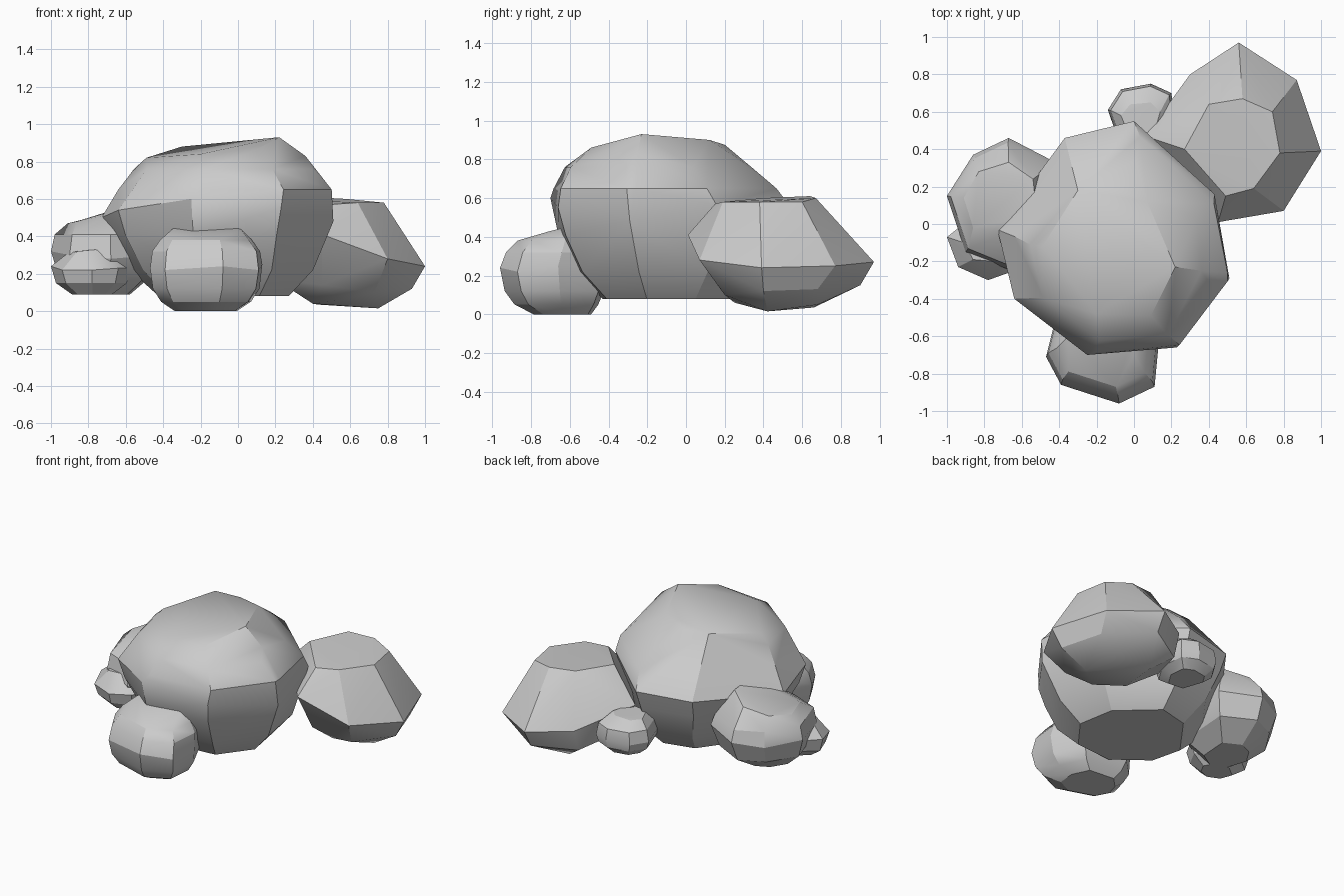
import bpy, bmesh, math
from mathutils import Vector


def rock(name, rim, extra, rings):
    """Faceted boulder: hull of a widest rim, corner points and scaled, shifted rim copies."""
    cx = sum(p[0] for p in rim) / len(rim)
    cy = sum(p[1] for p in rim) / len(rim)
    pts = [Vector(p) for p in rim + extra]
    for s, z, dx, dy in rings:
        pts += [Vector((cx + dx + (x - cx) * s, cy + dy + (y - cy) * s, z)) for x, y, _ in rim]
    bm = bmesh.new()
    for p in pts:
        bm.verts.new(p)
    res = bmesh.ops.convex_hull(bm, input=bm.verts)
    junk = [g for g in set(res["geom_interior"] + res["geom_unused"])
            if isinstance(g, bmesh.types.BMVert)]
    bmesh.ops.delete(bm, geom=junk, context='VERTS')
    bmesh.ops.dissolve_limit(bm, angle_limit=math.radians(4),
                             verts=bm.verts, edges=bm.edges)
    bmesh.ops.recalc_face_normals(bm, faces=bm.faces)
    me = bpy.data.meshes.new(name)
    bm.to_mesh(me)
    bm.free()
    ob = bpy.data.objects.new(name, me)
    bpy.context.collection.objects.link(ob)
    bpy.ops.object.select_all(action='DESELECT')
    ob.select_set(True)
    bpy.context.view_layer.objects.active = ob
    bpy.ops.object.shade_smooth_by_angle(angle=math.radians(26))
    return ob


# Large central boulder
rock("main_boulder",
     [(0, .55, .54), (.43, .16, .56), (.51, -.29, .48), (.23, -.66, .55), (-.25, -.70, .6),
      (-.64, -.40, .54), (-.73, -.03, .5), (-.37, .46, .53)],
     [(-.3, .18, .88), (-.12, .2, .875), (.07, .12, .9), (.22, -.23, .93), (.09, -.49, .86),
      (-.2, -.48, .84), (-.49, -.12, .82), (.36, -.25, .83), (.5, -.26, .65)],
     [(.77, .76, .03, -.06), (.92, .65, .04, -.03), (.93, .41, 0, 0),
      (.79, .22, .02, .01), (.56, .08, .03, .01)])

# Boulder at the right rear: rim, top face, underside
rock("right_boulder",
     [(.56, .97, .27), (.87, .77, .25), (1.0, .39, .24), (.80, .07, .28), (.45, .01, .41),
      (.06, .47, .4), (.3, .8, .28)],
     [(.4, .64, .61), (.58, .67, .6), (.74, .6, .58), (.78, .38, .58), (.64, .19, .58),
      (.49, .15, .57), (.27, .4, .6),
      (.93, .4, .12), (.84, .68, .13), (.56, .9, .15), (.3, .75, .13), (.2, .48, .17),
      (.45, .17, .14), (.73, .2, .1),
      (.75, .42, .015), (.4, .4, .04), (.43, .66, .035), (.68, .68, .05), (.55, .25, .06)],
     [])

# Front stone
rock("front_stone",
     [(-.43, -.55, .26), (-.47, -.71, .23), (-.39, -.86, .22), (-.08, -.96, .24),
      (.11, -.87, .22), (.13, -.66, .25), (.03, -.45, .25), (-.3, -.42, .25)],
     [(-.35, -.6, .44), (-.2, -.72, .42), (0, -.7, .43), (0, -.58, .46), (-.3, -.5, .45)],
     [(.96, .32, 0, .02), (.82, .38, 0, .04), (.95, .12, 0, .01),
      (.8, .05, 0, .02), (.55, .0, 0, .05)])

# Left stone
rock("left_stone",
     [(-.67, .46, .33), (-.86, .37, .31), (-1.0, .15, .32), (-.9, -.15, .3),
      (-.68, -.24, .28), (-.45, -.1, .3), (-.42, .33, .34)],
     [(-.83, .28, .49), (-.67, .33, .53), (-.54, .24, .58), (-.91, .14, .47),
      (-.86, -.02, .48), (-.68, -.05, .52), (-.52, .05, .58)],
     [(.93, .41, 0, 0), (.86, .19, 0, -.01), (.46, .09, 0, -.04)])

# Small stone at the left front
rock("small_left_stone",
     [(-1.0, -.07, .24), (-.94, -.23, .22), (-.78, -.3, .22), (-.64, -.25, .23),
      (-.57, -.12, .23), (-.65, .02, .23), (-.85, .05, .23)],
     [(-.91, -.1, .31), (-.86, -.19, .32), (-.75, -.2, .33), (-.66, -.13, .34),
      (-.7, -.03, .34), (-.85, -.02, .32)],
     [(.88, .15, 0, 0), (.5, .09, 0, 0)])

# Small stone at the back
rock("small_back_stone",
     [(-.07, .72, .25), (.09, .75, .26), (.2, .7, .25), (.22, .52, .26),
      (.12, .36, .26), (-.06, .38, .25), (-.14, .61, .25)],
     [(-.02, .64, .38), (.09, .65, .39), (.14, .6, .39), (.1, .46, .39), (-.02, .46, .38),
      (-.07, .58, .38)],
     [(.92, .33, 0, 0), (.92, .2, 0, 0), (.6, .15, 0, 0)])
